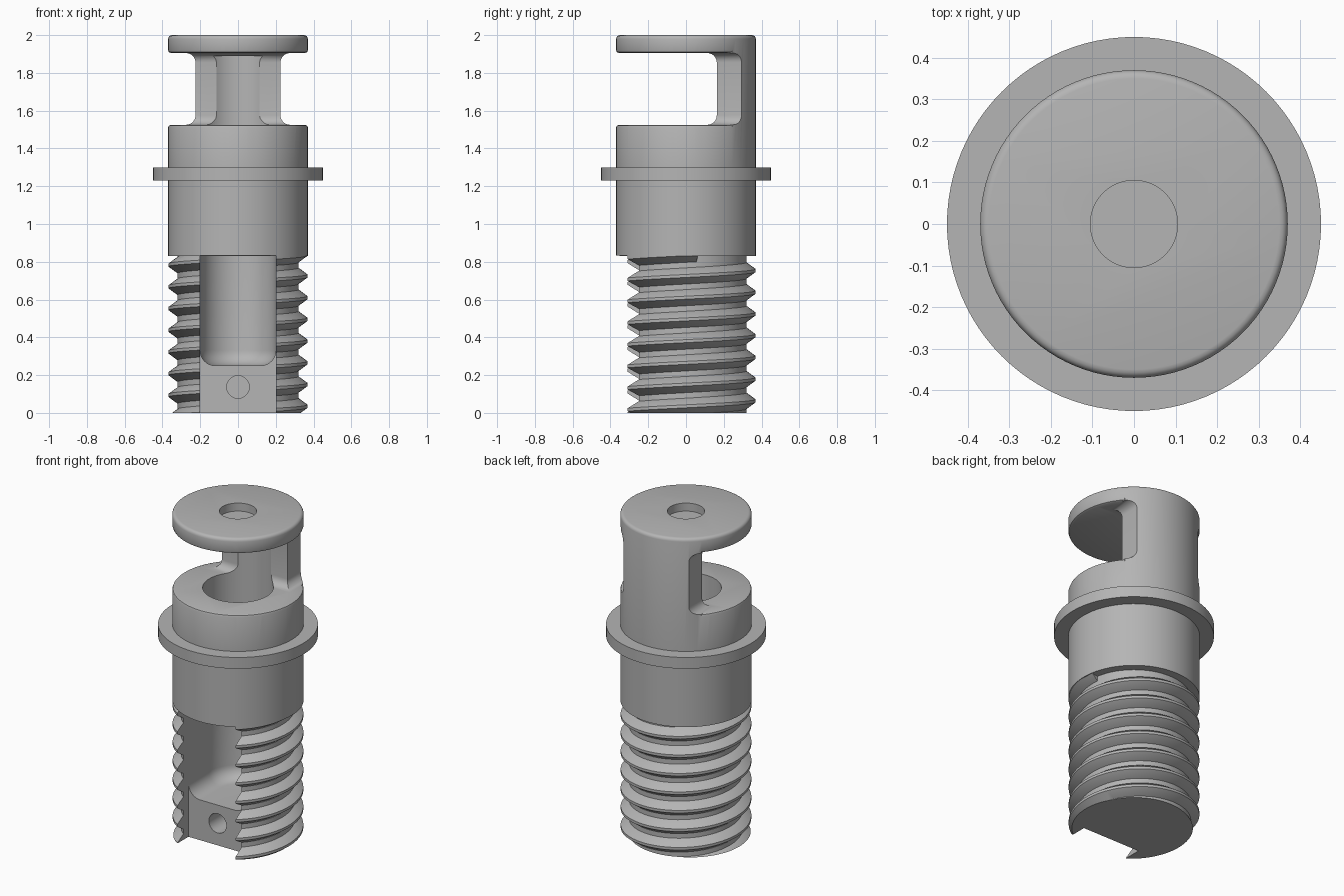
import bpy, bmesh
from math import sin, cos, pi, radians
from mathutils import Vector

if "Cube" in bpy.data.objects:
    bpy.data.objects.remove(bpy.data.objects["Cube"], do_unlink=True)

SEG = 96
grey = bpy.data.materials.new("plain grey")
grey.use_nodes = True
GREY = (0.46, 0.46, 0.46, 1)
grey.diffuse_color = GREY
grey.node_tree.nodes["Principled BSDF"].inputs["Base Color"].default_value = GREY


def loft(name, rings):
    """Closed solid skinned through a list of equal-length point rings."""
    bm = bmesh.new()
    loops = [[bm.verts.new(p) for p in ring] for ring in rings]
    n = len(loops[0])
    for a, b in zip(loops, loops[1:]):
        for i in range(n):
            j = (i + 1) % n
            bm.faces.new((a[i], a[j], b[j], b[i]))
    bm.faces.new(loops[0])
    bm.faces.new(loops[-1])
    bmesh.ops.recalc_face_normals(bm, faces=bm.faces)
    mesh = bpy.data.meshes.new(name)
    bm.to_mesh(mesh)
    bm.free()
    mesh.materials.append(grey)
    obj = bpy.data.objects.new(name, mesh)
    bpy.context.collection.objects.link(obj)
    return obj


def lathe(name, profile):
    """Stack circles given as (radius, height)."""
    return loft(name, [[Vector((r * cos(2 * pi * i / SEG), r * sin(2 * pi * i / SEG), z))
                        for i in range(SEG)] for r, z in profile])


def rect(x, y0, y1, z):
    return [Vector(p) for p in ((-x, y0, z), (x, y0, z), (x, y1, z), (-x, y1, z))]


def cut(target, cutter, keep=False):
    mod = target.modifiers.new("cut", "BOOLEAN")
    mod.operation = "DIFFERENCE"
    mod.solver = "EXACT"
    mod.object = cutter
    bpy.context.view_layer.update()
    bpy.context.view_layer.objects.active = target
    bpy.ops.object.modifier_apply(modifier=mod.name)
    if not keep:
        bpy.data.objects.remove(cutter, do_unlink=True)


# Turned body: threaded core, barrel, flange and rounded cap
body = lathe("body", [(0.32, 0), (0.32, 0.83), (0.37, 0.83), (0.37, 1.23), (0.45, 1.23),
                      (0.45, 1.30), (0.37, 1.30), (0.37, 1.98), (0.368, 1.988),
                      (0.364, 1.994), (0.358, 1.998), (0.35, 2.0)])

# Window under the cap, leaving a back post that flares into cap and barrel
window = lathe("window_cutter", [(0.355, 1.525), (0.366, 1.521), (0.372, 1.505), (0.6, 1.505),
                                 (0.6, 1.925), (0.372, 1.925), (0.366, 1.91), (0.355, 1.905)])
FLARE = 0.05
lower = [(1.525 + FLARE * (1 - cos(t * pi / 12)), FLARE * (1 - sin(t * pi / 12)))
         for t in range(7)]
upper = [(3.43 - z, e) for z, e in reversed(lower)]
levels = [(1.45, FLARE)] + lower + upper + [(1.98, FLARE)]
post = loft("post_cutter", [rect(0.225 + e, 0.163 - e, 0.7, z) for z, e in levels])
cut(window, post)
cut(body, window)

# Long front channel with a rounded floor
def channel_ring(r, z):
    arc = [Vector((r * cos(pi * i / 48), r * sin(pi * i / 48), z)) for i in range(49)]
    return [Vector((r, -0.6, z))] + arc + [Vector((-r, -0.6, z))]


FILLET = 0.08
rings = [channel_ring(0.2 - FILLET * (1 - sin(t * pi / 16)),
                      0.25 + FILLET * (1 - cos(t * pi / 16))) for t in range(9)]
cut(body, loft("channel_cutter", rings + [channel_ring(0.2, 0.832)]))

# Bore through the barrel, cap recess, flat front pad and its cross hole
cut(body, lathe("bore_cutter", [(0.199, 0.6), (0.199, 1.89)]))
cut(body, lathe("recess_cutter", [(0.105, 1.95), (0.105, 2.1)]))
slot = loft("slot_cutter", [rect(0.2, -0.7, -0.2, -0.1), rect(0.2, -0.7, -0.2, 0.831)])
cut(body, slot, keep=True)
hole = [[Vector((0.06 * cos(2 * pi * i / 32), y, 0.137 + 0.06 * sin(2 * pi * i / 32)))
         for i in range(32)] for y in (-0.4, 0.0)]
cut(body, loft("hole_cutter", hole))

# Helical thread ridge, trimmed by the slot and the base plane
PITCH, STEPS = 0.115, 72
section = [(0.305, -0.047), (0.32, -0.043), (0.368, -0.008),
           (0.368, 0.008), (0.32, 0.043), (0.305, 0.047)]
ridge = []
for k in range(-STEPS, int(7.05 * STEPS)):
    a = 2 * pi * k / STEPS
    z = 0.035 + PITCH * k / STEPS
    ridge.append([Vector((r * cos(a), r * sin(a), z + dz)) for r, dz in section])
thread = loft("thread", ridge)
cut(thread, slot)
cut(thread, loft("base_cutter", [rect(0.8, -0.8, 0.8, -0.5), rect(0.8, -0.8, 0.8, 0)]))
cut(thread, loft("top_cutter", [rect(0.8, -0.8, 0.8, 0.835), rect(0.8, -0.8, 0.8, 1.2)]))

# Smooth shading with crisp machined edges
bpy.ops.object.select_all(action="DESELECT")
for obj in (body, thread):
    obj.select_set(True)
bpy.context.view_layer.objects.active = body
bpy.ops.object.shade_smooth_by_angle(angle=radians(30))
